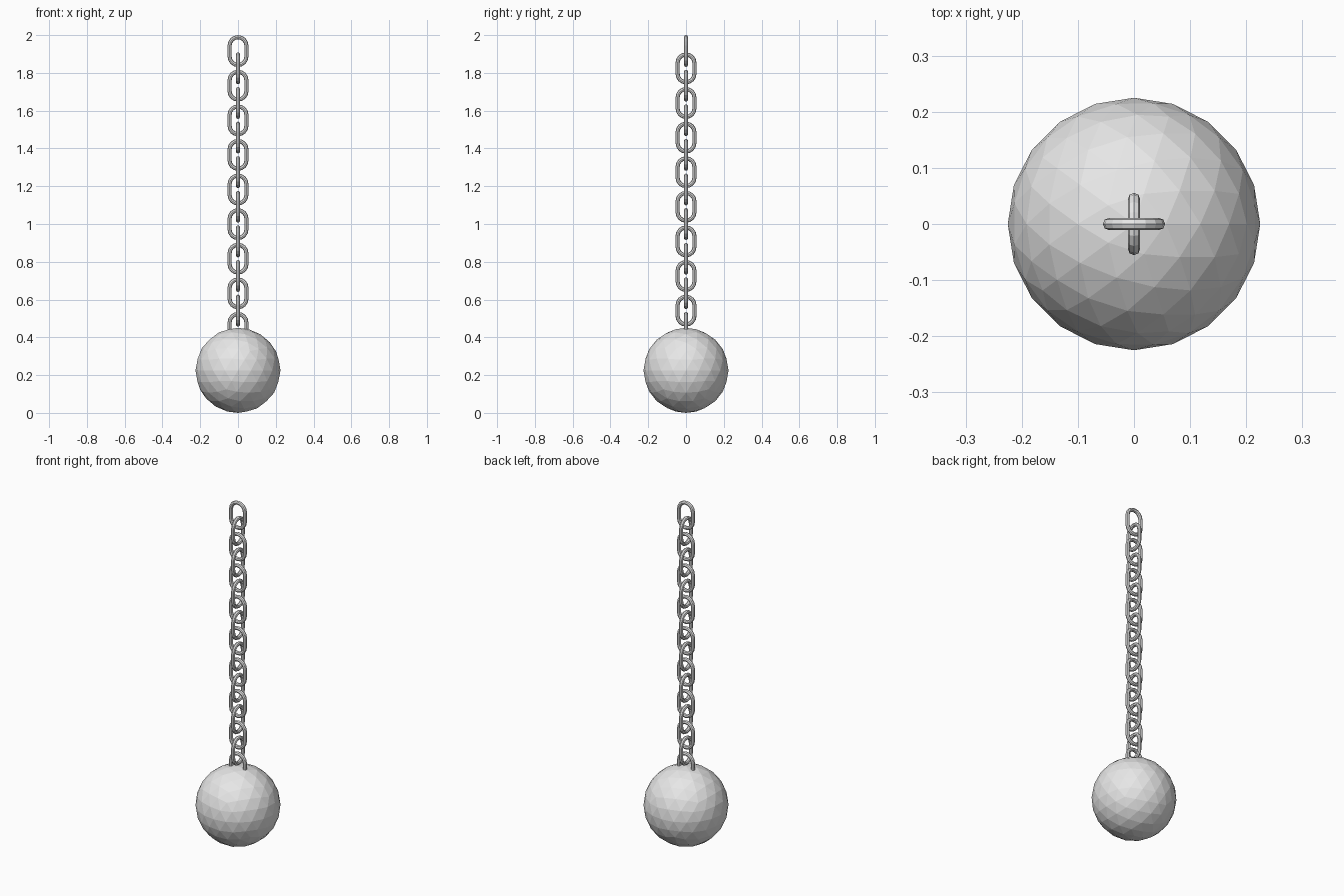
import bpy, bmesh, math
from mathutils import Vector

if "Cube" in bpy.data.objects:
    bpy.data.objects.remove(bpy.data.objects["Cube"])


def material(name, rgb):
    m = bpy.data.materials.new(name)
    m.diffuse_color = (*rgb, 1)
    m.use_nodes = True
    m.node_tree.nodes["Principled BSDF"].inputs["Base Color"].default_value = m.diffuse_color
    return m


grey = material("light grey iron", (0.8, 0.8, 0.8))

# Faceted ball
R = 0.225
bpy.ops.mesh.primitive_ico_sphere_add(subdivisions=3, radius=R, location=(0, 0, R))
ball = bpy.context.object
ball.name = "ball"
ball.data.materials.append(grey)

# Chain link: a round wire swept along a stadium-shaped loop
WIRE, HALF_W, HALF_H = 0.011, 0.0555, 0.0845
BEND = HALF_W - WIRE
STRAIGHT = HALF_H - HALF_W
ARC, SIDES = 8, 8


def link_mesh():
    bm = bmesh.new()
    rings = []
    for side in (1, -1):
        for i in range(ARC + 1):
            a = math.pi * i / ARC + (0 if side > 0 else math.pi)
            out = Vector((math.cos(a), 0, math.sin(a)))
            c = out * BEND + Vector((0, 0, side * STRAIGHT))
            ring = []
            for k in range(SIDES):
                t = 2 * math.pi * k / SIDES
                ring.append(bm.verts.new(c + out * WIRE * math.cos(t)
                                         + Vector((0, WIRE * math.sin(t), 0))))
            rings.append(ring)
    for r0, r1 in zip(rings, rings[1:] + rings[:1]):
        for k in range(SIDES):
            j = (k + 1) % SIDES
            bm.faces.new((r0[k], r0[j], r1[j], r1[k]))
    bmesh.ops.recalc_face_normals(bm, faces=bm.faces)
    me = bpy.data.meshes.new("chain_link")
    bm.to_mesh(me)
    bm.free()
    me.materials.append(grey)
    return me


# Hanging chain: links alternate by a quarter turn, the last one sinks into the ball
mesh = link_mesh()
for i in range(17):
    link = bpy.data.objects.new(f"chain_link_{i + 1}", mesh)
    link.location.z = 2 - HALF_H - i * 0.0916
    link.rotation_euler.z = math.pi / 2 * (i % 2)
    bpy.context.collection.objects.link(link)
